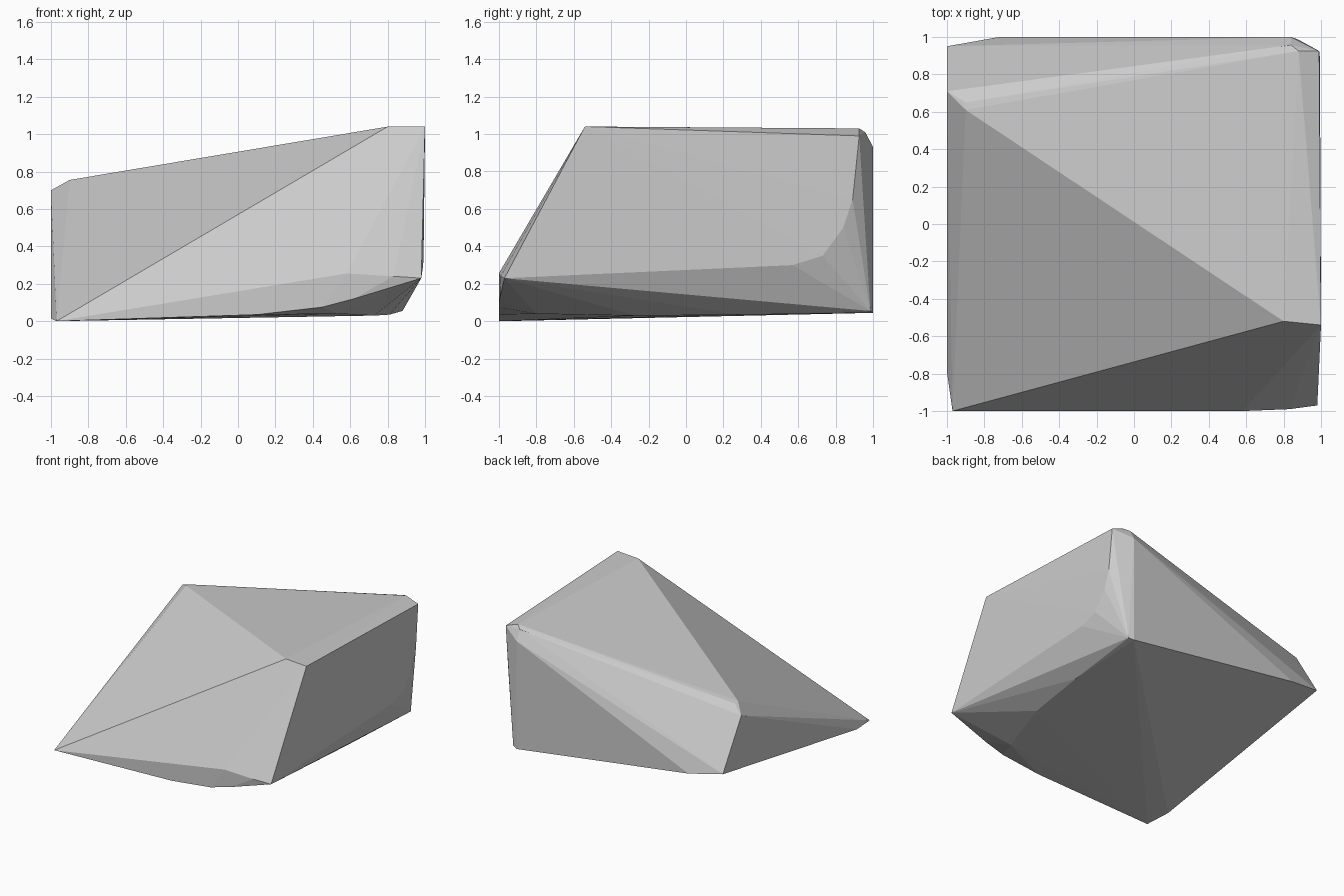
import bpy, bmesh

# Faceted boulder: the convex hull of a few corner groups
top_corners = [(0.80, -0.52, 1.04), (1.0, -0.54, 1.04), (0.88, 0.925, 1.03),
               (0.99, 0.925, 0.99), (0.84, 0.957, 1.01), (0.84, 1.0, 0.93)]
left_corners = [(-0.90, 0.61, 0.755), (-0.90, 0.65, 0.75), (-1.0, 0.71, 0.70),
                (-1.0, 0.95, 0.31), (-0.72, 1.0, 0.26),
                (-1.0, -0.79, 0.015), (-0.97, -1.0, 0.0)]
right_corners = [(0.98, -0.97, 0.23), (0.83, -0.99, 0.24), (0.58, -1.0, 0.255),
                 (0.99, 0.57, 0.30), (0.992, 0.73, 0.35),
                 (0.994, 0.84, 0.50), (0.994, 0.89, 0.65)]
under_corners = [(0.10, -1.0, 0.035), (0.45, -1.0, 0.075), (0.62, -0.995, 0.12),
                 (0.54, -0.80, 0.04), (0.73, -0.27, 0.03), (0.81, 0.28, 0.035),
                 (0.84, 1.0, 0.045), (0.88, 0.985, 0.055)]

bm = bmesh.new()
for p in top_corners + left_corners + right_corners + under_corners:
    bm.verts.new(p)
bmesh.ops.convex_hull(bm, input=bm.verts[:])
# drop corners that ended up inside the hull
bmesh.ops.delete(bm, geom=[v for v in bm.verts if not v.link_faces], context='VERTS')
bmesh.ops.recalc_face_normals(bm, faces=bm.faces[:])

mesh = bpy.data.meshes.new("boulder")
bm.to_mesh(mesh)
bm.free()
boulder = bpy.data.objects.new("boulder", mesh)
bpy.context.collection.objects.link(boulder)
